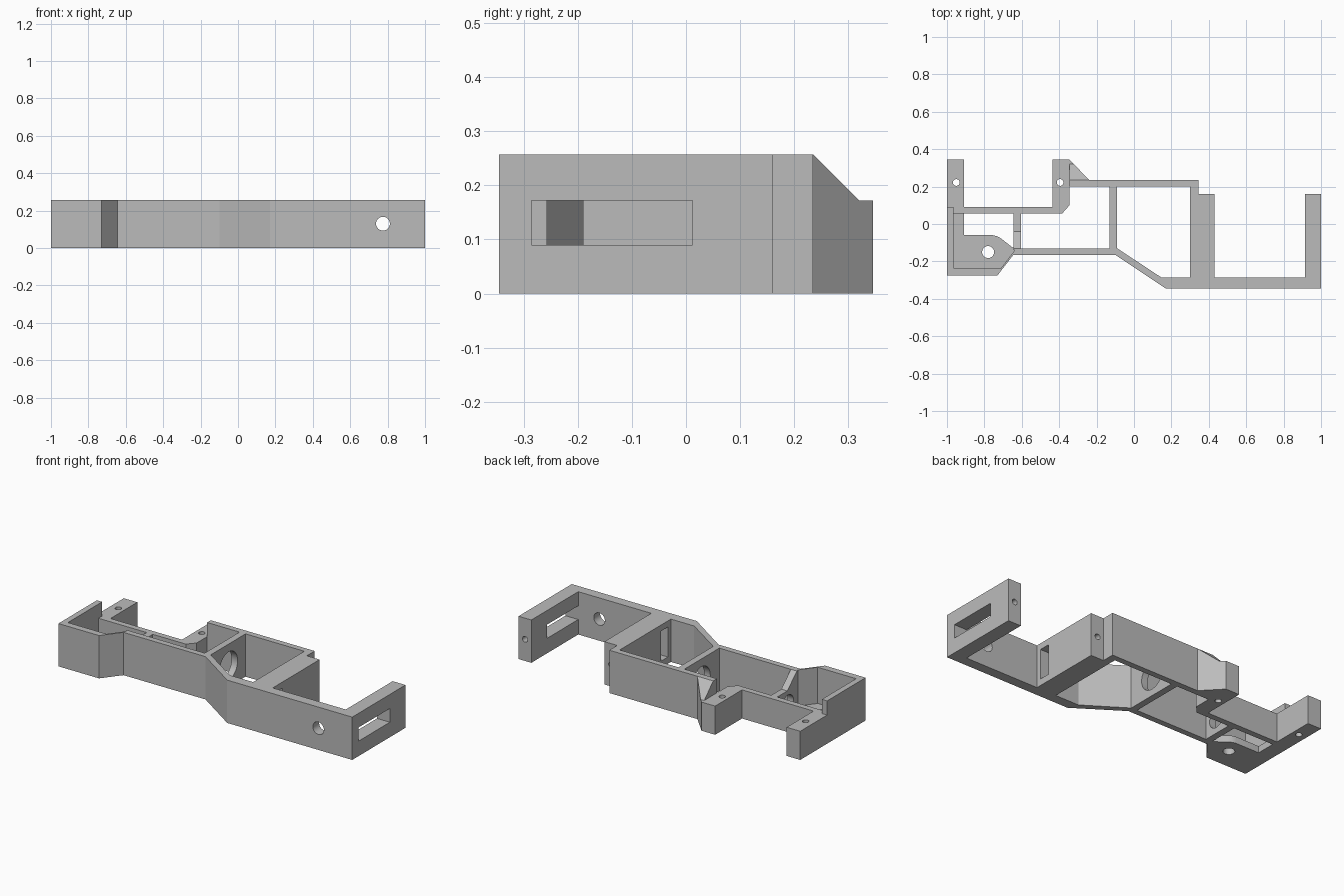
import bpy, bmesh, math
from mathutils import Matrix, Vector

if "Cube" in bpy.data.objects:
    bpy.data.objects.remove(bpy.data.objects["Cube"])

H = 0.257      # full wall height
LOW = 0.172    # height of the posts and rear rail

grey = bpy.data.materials.new("plain_grey")
grey.diffuse_color = (0.5, 0.5, 0.5, 1)
grey.use_nodes = True
grey.node_tree.nodes["Principled BSDF"].inputs["Base Color"].default_value = grey.diffuse_color


def make(name, bm):
    bmesh.ops.recalc_face_normals(bm, faces=bm.faces)
    me = bpy.data.meshes.new(name)
    bm.to_mesh(me)
    bm.free()
    ob = bpy.data.objects.new(name, me)
    bpy.context.collection.objects.link(ob)
    me.materials.append(grey)
    return ob


def prism(name, pts, lo, hi, axis="z", clip=None):
    """Extrude a profile: (x, y) along z, or (y, z) along x."""
    bm = bmesh.new()
    co = [(a, b, lo) if axis == "z" else (lo, a, b) for a, b in pts]
    f = bm.faces.new([bm.verts.new(c) for c in co])
    ext = bmesh.ops.extrude_face_region(bm, geom=[f])
    move = Vector((0, 0, hi - lo) if axis == "z" else (hi - lo, 0, 0))
    bmesh.ops.translate(bm, vec=move, verts=[v for v in ext["geom"] if isinstance(v, bmesh.types.BMVert)])
    if clip:
        cut = bmesh.ops.bisect_plane(bm, geom=bm.verts[:] + bm.edges[:] + bm.faces[:], dist=1e-5,
                                     plane_co=clip[0], plane_no=clip[1], clear_outer=True)
        bmesh.ops.holes_fill(bm, edges=[e for e in bm.edges if e.is_boundary])
    return make(name, bm)


def box(name, x0, x1, y0, y1, z0, z1):
    return prism(name, [(x0, y0), (x1, y0), (x1, y1), (x0, y1)], z0, z1)


def cylinder(name, centre, r, length, axis):
    bm = bmesh.new()
    rot = {"x": Matrix.Rotation(math.pi / 2, 4, "Y"), "y": Matrix.Rotation(math.pi / 2, 4, "X"),
           "z": Matrix.Identity(4)}[axis]
    bmesh.ops.create_cone(bm, cap_ends=True, segments=32, radius1=r, radius2=r, depth=length,
                          matrix=Matrix.Translation(centre) @ rot)
    return make(name, bm)


def combine(body, other, op):
    m = body.modifiers.new(op, "BOOLEAN")
    m.operation, m.solver, m.object = op, "EXACT", other
    bpy.context.view_layer.objects.active = body
    bpy.ops.object.modifier_apply(modifier=m.name)
    bpy.data.objects.remove(other)


# tall outer wall with the right arm and the thick middle block
frame = prism("bracket_frame", [
    (-1, -.275), (-.73, -.275), (-.645, -.165), (-.10, -.165), (.17, -.345), (1, -.345),
    (1, .16), (.915, .16), (.915, -.285), (.43, -.285), (.43, .16), (.345, .16),
    (.345, .235), (-.345, .235), (-.345, .2), (-.13, .2), (-.13, -.13), (-.63, -.13),
    (-.71, -.235), (-.965, -.235), (-.965, .09), (-1, .09)], 0, H)
# central bay
combine(frame, prism("bay_cutter", [(-.09, -.13), (.145, -.285), (.30, -.285), (.30, .2), (-.09, .2)],
                     -.1, H + .1), "DIFFERENCE")

# low rear rail with two mounting posts
combine(frame, prism("rear_rail", [
    (-1, .08), (-.97, .08), (-.97, .055), (-.385, .055), (-.345, .1), (-.345, .345), (-.435, .345),
    (-.435, .09), (-.91, .09), (-.91, .345), (-1, .345)], 0, LOW), "UNION")

# sloped gusset beside the inner post
combine(frame, prism("gusset", [(.22, 0), (.345, 0), (.345, LOW), (.32, LOW), (.235, H), (.22, H)],
                     -.345, -.2, "x", ((-.345, .345, 0), (.11, .105, 0))), "UNION")

# thin divider that steps down to the rail
combine(frame, prism("divider", [(-.14, 0), (.06, 0), (.06, LOW), (-.04, LOW), (-.13, H), (-.14, H)],
                     -.645, -.605, "x"), "UNION")

# floor plate in the left corner
combine(frame, prism("floor_plate", [
    (-.98, -.25), (-.72, -.25), (-.625, -.135), (-.65, -.125), (-.71, -.078), (-.73, -.066),
    (-.755, -.06), (-.91, -.06), (-.91, .07), (-.98, .07)], 0, .04), "UNION")

# slots and holes
cutters = [
    box("arm_slot", .88, 1.05, -.285, .012, .09, LOW),
    box("block_slot", .25, .48, -.257, -.19, .04, .22),
    cylinder("front_hole", (.775, -.315, .13), .037, .1, "y"),
    cylinder("large_divider_hole", (-.11, .04, .125), .085, .1, "x"),
    cylinder("small_divider_hole", (-.625, -.045, .09), .055, .1, "x"),
    cylinder("floor_hole", (-.78, -.15, 0), .032, .2, "z"),
]
for x in (-.95, -.395):
    cutters.append(cylinder("post_hole", (x, .222, .1), .018, .4, "z"))
for x in (.957, .385):
    cutters.append(cylinder("end_hole", (x, .16, .13), .017, .2, "y"))
for c in cutters:
    combine(frame, c, "DIFFERENCE")

# smooth bores, crisp edges
bpy.ops.object.select_all(action="DESELECT")
frame.select_set(True)
bpy.context.view_layer.objects.active = frame
bpy.ops.object.shade_smooth_by_angle(angle=math.radians(20))
